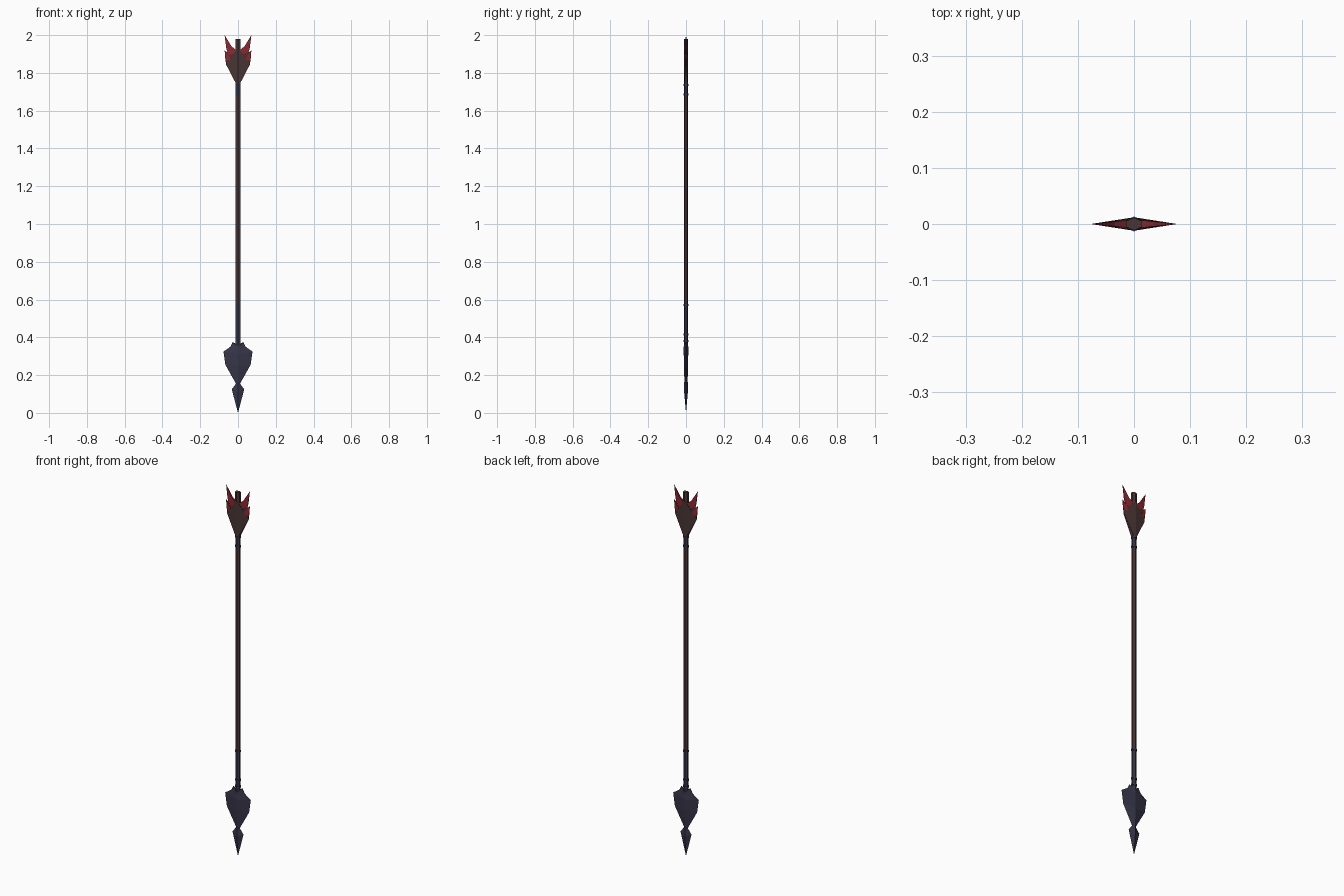
import bpy, bmesh, math

if "Cube" in bpy.data.objects:
    bpy.data.objects.remove(bpy.data.objects["Cube"])


def material(name, rgb):
    m = bpy.data.materials.new(name)
    m.diffuse_color = (*rgb, 1)
    m.use_nodes = True
    m.node_tree.nodes["Principled BSDF"].inputs["Base Color"].default_value = m.diffuse_color
    return m


navy = material("dark navy steel", (0.037, 0.036, 0.064))
brown = material("dark brown wood", (0.066, 0.035, 0.035))
maroon = material("dark maroon feather", (0.085, 0.026, 0.028))
red = material("red feather", (0.26, 0.022, 0.03))


def finish(bm, name, mat):
    bmesh.ops.recalc_face_normals(bm, faces=bm.faces)
    me = bpy.data.meshes.new(name)
    bm.to_mesh(me)
    bm.free()
    me.materials.append(mat)
    ob = bpy.data.objects.new(name, me)
    bpy.context.collection.objects.link(ob)
    return ob


def rod(name, z0, z1, rx, ry, mat):
    """Six-sided rod with ridges facing front and back."""
    bm = bmesh.new()
    rings = []
    for z in (z0, z1):
        rings.append([bm.verts.new((rx * 1.155 * math.sin(i * math.pi / 3),
                                    ry * math.cos(i * math.pi / 3), z)) for i in range(6)])
    for i in range(6):
        j = (i + 1) % 6
        bm.faces.new((rings[0][i], rings[0][j], rings[1][j], rings[1][i]))
    bm.faces.new(rings[0])
    bm.faces.new(rings[1])
    return finish(bm, name, mat)


def blade(name, rows, mat):
    """Ridged blade: rows of edge x, edge z, ridge z, ridge half thickness."""
    bm = bmesh.new()
    for sx in (-1, 1):
        for sy in (-1, 1):
            vs = [(bm.verts.new((0, sy * t, zc)), bm.verts.new((sx * x, 0, ze)))
                  for x, ze, zc, t in rows]
            for (a, b), (c, d) in zip(vs, vs[1:]):
                bm.faces.new((a, b, d, c))
    bmesh.ops.remove_doubles(bm, verts=bm.verts, dist=0.0002)
    bmesh.ops.dissolve_degenerate(bm, dist=0.0001, edges=bm.edges)
    return finish(bm, name, mat)


def feather(name, outline, mat, thick):
    """Pair of mirrored vanes thinning towards the outer edge."""
    bm = bmesh.new()
    for sx in (-1, 1):
        sides = []
        for sy in (-1, 1):
            sides.append([bm.verts.new((sx * x, sy * max(0.0006, thick * (1 - x / 0.077)), z))
                          for x, z in outline])
        n = len(outline)
        for i in range(n):
            j = (i + 1) % n
            bm.faces.new((sides[0][i], sides[0][j], sides[1][j], sides[1][i]))
        for s in sides:
            bm.faces.new(s)
    bmesh.ops.triangulate(bm, faces=[f for f in bm.faces if len(f.verts) > 4])
    return finish(bm, name, mat)


# Shaft, nock and steel sleeves
rod("shaft", 0.57, 1.69, 0.0125, 0.0105, brown)
rod("nock", 1.73, 1.98, 0.0135, 0.011, brown)
rod("lower_sleeve", 0.34, 0.572, 0.0125, 0.0105, navy)
rod("upper_sleeve", 1.685, 1.735, 0.0125, 0.0105, navy)
for k, z in enumerate((0.38, 0.415, 0.572, 1.685, 1.735)):
    rod(f"ring_{k}", z - 0.005, z + 0.005, 0.014, 0.0135, navy)

# Arrowhead: small point and broad barbed blade
blade("arrow_point", [(0, 0, 0, 0), (0.033, 0.125, 0.11, 0.010),
                      (0.007, 0.16, 0.165, 0.010)], navy)
blade("arrow_blade", [(0.007, 0.148, 0.15, 0.008), (0.067, 0.255, 0.25, 0.011),
                      (0.077, 0.325, 0.31, 0.012), (0.04, 0.35, 0.335, 0.012),
                      (0.028, 0.375, 0.35, 0.012), (0, 0.36, 0.36, 0)], navy)

# Fletching: brown base, maroon middle and red tips
feather("fletching_base", [(0, 1.735), (0.01, 1.742), (0.065, 1.848), (0.042, 1.875),
                           (0.026, 1.90), (0, 1.93)], brown, 0.0105)
feather("fletching_middle", [(0.015, 1.84), (0.064, 1.848), (0.070, 1.915),
                             (0.050, 1.895), (0.025, 1.90)], maroon, 0.009)
feather("fletching_tip", [(0.008, 1.86), (0.045, 1.875), (0.062, 1.93), (0.071, 2.0),
                          (0.034, 1.94), (0.008, 1.92)], red, 0.008)
feather("fletching_barb", [(0.04, 1.865), (0.067, 1.87), (0.071, 1.92),
                           (0.045, 1.885)], red, 0.0115)
